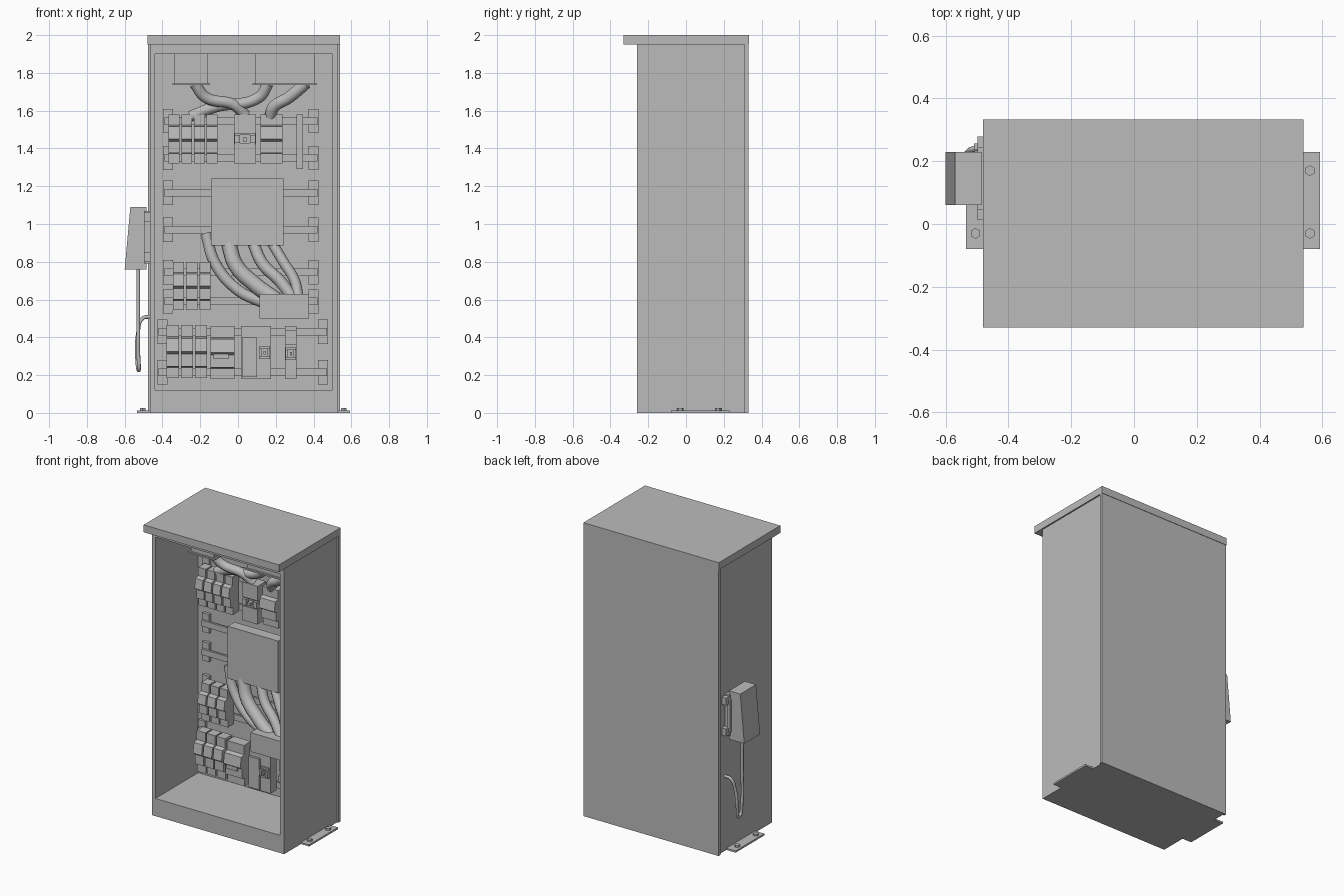
import bpy, bmesh, math
from mathutils import Matrix, Vector

cube = bpy.data.objects.get("Cube")
if cube:
    bpy.data.objects.remove(cube, do_unlink=True)

grey = bpy.data.materials.new("light grey metal")
grey.use_nodes = True
grey.diffuse_color = (0.5, 0.5, 0.5, 1)
grey.node_tree.nodes["Principled BSDF"].inputs["Base Color"].default_value = grey.diffuse_color


def add(name, bm):
    bmesh.ops.recalc_face_normals(bm, faces=bm.faces)
    mesh = bpy.data.meshes.new(name)
    bm.to_mesh(mesh)
    bm.free()
    mesh.materials.append(grey)
    ob = bpy.data.objects.new(name, mesh)
    bpy.context.collection.objects.link(ob)
    return ob


def cuboid(bm, x, y, z):
    """Box between (min, max) pairs on each axis."""
    mid = [sum(p) / 2 for p in (x, y, z)]
    size = [abs(p[1] - p[0]) for p in (x, y, z)]
    m = Matrix.Translation(mid) @ Matrix.Diagonal((*size, 1))
    return bmesh.ops.create_cube(bm, size=1, matrix=m)["verts"]


def boxes(name, *specs):
    bm = bmesh.new()
    for spec in specs:
        cuboid(bm, *spec)
    return add(name, bm)


def profile_x(name, x, points):
    """Extrude a (y, z) outline along x."""
    bm = bmesh.new()
    face = bm.faces.new([bm.verts.new((x[0], y, z)) for y, z in points])
    out = bmesh.ops.extrude_face_region(bm, geom=[face])["geom"]
    bmesh.ops.translate(bm, vec=(x[1] - x[0], 0, 0),
                        verts=[v for v in out if isinstance(v, bmesh.types.BMVert)])
    return add(name, bm)


def tube(name, points, radius):
    curve = bpy.data.curves.new(name, "CURVE")
    curve.dimensions = "3D"
    curve.bevel_depth = radius
    curve.bevel_resolution = 3
    curve.use_fill_caps = True
    spline = curve.splines.new("BEZIER")
    spline.bezier_points.add(len(points) - 1)
    for bp, co in zip(spline.bezier_points, points):
        bp.co = co
        bp.handle_left_type = bp.handle_right_type = "AUTO"
    temp = bpy.data.objects.new(name + "_path", curve)
    bpy.context.collection.objects.link(temp)
    bpy.context.view_layer.update()
    mesh = bpy.data.meshes.new_from_object(
        temp.evaluated_get(bpy.context.evaluated_depsgraph_get()))
    bpy.data.objects.remove(temp, do_unlink=True)
    mesh.materials.clear()
    mesh.materials.append(grey)
    ob = bpy.data.objects.new(name, mesh)
    bpy.context.collection.objects.link(ob)
    for p in mesh.polygons:
        p.use_smooth = len(p.vertices) == 4
    return ob


# Cabinet shell with a recessed front opening
bm = bmesh.new()
cuboid(bm, (-0.465, 0.53), (-0.26, 0.31), (0, 1.95))
bm.faces.ensure_lookup_table()
front = min(bm.faces, key=lambda f: f.calc_center_median().y)
bmesh.ops.inset_region(bm, faces=[front], thickness=0.02)
for v in front.verts:
    v.co.x = -0.44 if v.co.x < 0 else 0.5
    v.co.z = 0.12 if v.co.z < 1 else 1.9
inner = bmesh.ops.extrude_discrete_faces(bm, faces=[front])["faces"][0]
bmesh.ops.translate(bm, vec=(0, 0.46, 0), verts=inner.verts)
add("cabinet_shell", bm)
boxes("back_panel", ((-0.477, 0.54), (0.31, 0.33), (0, 1.95)))
boxes("roof", ((-0.48, 0.54), (-0.33, 0.333), (1.95, 2)))

# Mounting feet with hexagonal bolts
for side, x, bolt_x in (("right", (-0.535, -0.44), -0.505), ("left", (0.5, 0.592), 0.56)):
    boxes(side + "_foot", (x, (-0.08, 0.23), (0, 0.012)))
    bm = bmesh.new()
    for y in (-0.03, 0.17):
        bmesh.ops.create_cone(bm, cap_ends=True, segments=6, radius1=0.017, radius2=0.017,
                              depth=0.014, matrix=Matrix.Translation((bolt_x, y, 0.018)))
    add(side + "_foot_bolts", bm)

# Mounting rails and their end brackets
rows = (("upper", (-0.39, 0.42), (1.545, 1.35)), ("middle", (-0.39, 0.42), (1.165, 0.97)),
        ("lower", (-0.39, 0.42), (0.745, 0.59)), ("bottom", (-0.42, 0.47), (0.43, 0.215)))
for name, (x0, x1), heights in rows:
    rails, brackets = [], []
    for z in heights:
        rails.append(((x0, x1), (0.165, 0.18), (z - 0.02, z + 0.02)))
        for x in (x0 + 0.02, x1 - 0.02):
            brackets.append(((x - 0.026, x + 0.026), (0.18, 0.2), (z - 0.064, z + 0.064)))
    boxes(name + "_rails", *rails)
    boxes(name + "_rail_brackets", *brackets)


def breaker(name, x, z, front=0.07):
    """Modular unit with a raised middle and a toggle slope."""
    a, b = z
    h = b - a
    profile_x(name, x, [(0.165, a), (front + 0.03, a), (front + 0.03, a + 0.2 * h),
                        (front + 0.005, a + 0.22 * h), (front + 0.005, a + 0.45 * h),
                        (front - 0.015, a + 0.5 * h), (front - 0.005, a + 0.75 * h),
                        (front + 0.025, a + 0.78 * h), (front + 0.025, b), (0.165, b)])


# Rows of narrow breakers
for row, start, count, pitch, z in (("upper", -0.367, 4, 0.067, (1.32, 1.58)),
                                    ("lower", -0.345, 3, 0.07, (0.545, 0.8)),
                                    ("bottom", -0.378, 3, 0.075, (0.185, 0.465))):
    for i in range(count):
        x = start + i * pitch
        breaker(f"{row}_breaker_{i + 1}", (x, x + pitch - 0.01), z)


def switch_detail(name, x, y, z, w):
    """Recess frame with a pair of terminals and a lever."""
    boxes(name, ((x - w, x + w), (y - 0.012, y), (z + 0.02, z + 0.032)),
          ((x - w, x + w), (y - 0.02, y), (z - 0.035, z - 0.022)),
          ((x - w, x - w * 0.5), (y - 0.03, y), (z - 0.022, z + 0.02)),
          ((x + w * 0.5, x + w), (y - 0.03, y), (z - 0.022, z + 0.02)),
          ((x - w * 0.2, x + w * 0.2), (y - 0.04, y), (z - 0.012, z + 0.008)))


# Wider upper units and the isolator handle
boxes("upper_contactor", ((-0.022, 0.095), (0.1, 0.165), (1.32, 1.58)),
      ((-0.022, 0.095), (0.075, 0.1), (1.48, 1.58)), ((-0.022, 0.095), (0.075, 0.1), (1.32, 1.42)))
switch_detail("upper_contactor_switch", 0.037, 0.1, 1.45, 0.055)
breaker("upper_wide_breaker", (0.12, 0.235), (1.32, 1.58))
boxes("upper_handle_bar", ((0.31, 0.345), (0.1, 0.125), (1.29, 1.58)),
      ((0.315, 0.34), (0.125, 0.18), (1.34, 1.56)))

# Bottom row units
breaker("bottom_wide_breaker", (-0.145, -0.018), (0.18, 0.46), 0.065)
boxes("bottom_breaker_label", ((-0.13, -0.05), (0.062, 0.072), (0.285, 0.318)))
boxes("bottom_contactor", ((0.015, 0.175), (0.1, 0.165), (0.18, 0.46)),
      ((0.02, 0.1), (0.085, 0.1), (0.19, 0.4)))
switch_detail("bottom_contactor_switch", 0.14, 0.1, 0.32, 0.03)
boxes("bottom_relay", ((0.25, 0.31), (0.1, 0.165), (0.18, 0.46)),
      ((0.25, 0.31), (0.085, 0.1), (0.36, 0.44)))
switch_detail("bottom_relay_switch", 0.28, 0.1, 0.315, 0.028)

# Control box and terminal box
boxes("control_box", ((-0.142, 0.24), (0.09, 0.165), (0.885, 1.24)))
boxes("terminal_box", ((0.115, 0.375), (-0.03, 0.165), (0.5, 0.63)))

# Cable entry ducts hanging from the ceiling
for side, x0, x1 in (("right", -0.335, -0.16), ("left", 0.09, 0.405)):
    boxes(side + "_cable_duct", ((x0, x1), (-0.03, 0.13), (1.745, 1.9)),
          ((x0 - 0.012, x1 + 0.012), (-0.042, 0.142), (1.735, 1.745)))

# Cables as (x, z) paths, with depth running from start to end
routes = (
    ("supply_cable", 0.03, 0.04, 0.11, ((-0.23, 1.745), (-0.17, 1.67), (-0.02, 1.63), (0.04, 1.575))),
    ("breaker_cable", 0.03, 0.06, 0.13, ((0.16, 1.745), (0.11, 1.67), (-0.12, 1.62), (-0.25, 1.57))),
    ("load_cable", 0.032, 0.04, 0.12, ((0.36, 1.745), (0.27, 1.67), (0.19, 1.62), (0.17, 1.57))),
    ("outer_cable", 0.03, 0.14, 0.1, ((-0.17, 0.95), (-0.12, 0.79), (0, 0.65), (0.14, 0.58))),
    ("wide_cable", 0.042, 0.13, 0.06, ((-0.05, 0.9), (-0.01, 0.78), (0.09, 0.68), (0.2, 0.6))),
    ("inner_cable", 0.032, 0.13, 0.05, ((0.08, 0.9), (0.13, 0.79), (0.22, 0.7), (0.29, 0.61))),
    ("end_cable", 0.028, 0.13, 0.04, ((0.18, 0.9), (0.24, 0.8), (0.3, 0.7), (0.32, 0.61))))
for name, radius, y0, y1, path in routes:
    n = len(path) - 1
    tube(name, [(x, y0 + (y1 - y0) * i / n, z) for i, (x, z) in enumerate(path)], radius)

# Side socket box with a sloping face
bm = bmesh.new()
for v in cuboid(bm, (-0.6, -0.485), (0.06, 0.23), (0.76, 1.09)):
    if v.co.x < -0.55 and v.co.z > 1:
        v.co.x = -0.57
add("side_box", bm)
boxes("side_box_flange", ((-0.498, -0.465), (0.045, 0.245), (0.79, 1.07)),
      *[((-0.498, -0.465), y, (z, z + 0.05))
        for y in ((0.012, 0.05), (0.24, 0.278)) for z in (0.8, 1.01)])
boxes("side_box_hinge", ((-0.51, -0.49), (0.236, 0.256), (0.82, 1.04)))

# Outside lead looping back into the wall
tube("outside_lead", [(-0.528, 0.15, 0.77), (-0.528, 0.15, 0.5), (-0.528, 0.152, 0.32),
                      (-0.526, 0.18, 0.225), (-0.535, 0.212, 0.3), (-0.53, 0.225, 0.42),
                      (-0.505, 0.24, 0.5), (-0.46, 0.245, 0.51)], 0.01)
